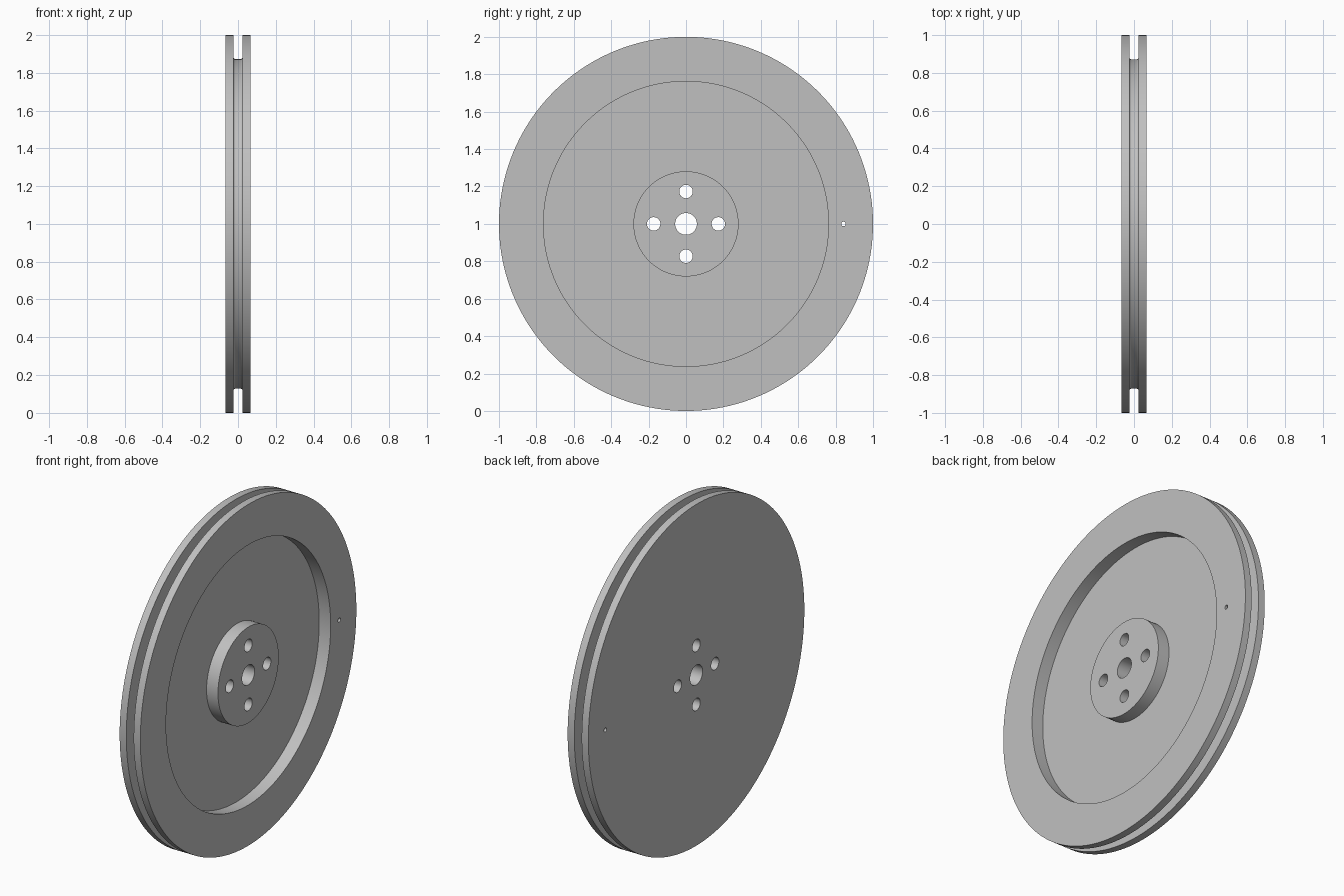
import bpy
import bmesh
from math import pi, sin, cos, radians
from mathutils import Matrix, Vector

if "Cube" in bpy.data.objects:
    bpy.data.objects.remove(bpy.data.objects["Cube"], do_unlink=True)

HALF = 0.067            # half thickness
GROOVE, FLOOR_R = 0.024, 0.872
FILLET = 0.01
RECESS_X = -0.007       # floor of the dished side
HUB_R, RIM_R, BORE_R = 0.281, 0.762, 0.058
SEGMENTS = 160

grey = bpy.data.materials.new("plain_grey")
grey.use_nodes = True
colour = (0.53, 0.53, 0.53, 1)
grey.diffuse_color = colour
grey.node_tree.nodes["Principled BSDF"].inputs["Base Color"].default_value = colour


def make_object(name, bm):
    bmesh.ops.recalc_face_normals(bm, faces=bm.faces)
    mesh = bpy.data.meshes.new(name)
    bm.to_mesh(mesh)
    bm.free()
    obj = bpy.data.objects.new(name, mesh)
    mesh.materials.append(grey)
    bpy.context.collection.objects.link(obj)
    return obj


# Rounded corners at the bottom of the rim groove
arc = [(GROOVE - FILLET + FILLET * cos(a), FLOOR_R + FILLET - FILLET * sin(a))
       for a in (i * pi / 8 for i in range(5))]

# Wheel section as (x, radius), turned around the x axis
profile = [(-HALF, BORE_R), (-HALF, 1), (-GROOVE, 1)]
profile += [(-x, r) for x, r in arc] + arc[::-1]
profile += [(GROOVE, 1), (HALF, 1), (HALF, RIM_R), (RECESS_X, RIM_R),
            (RECESS_X, HUB_R), (HALF, HUB_R), (HALF, BORE_R)]

bm = bmesh.new()
ring = [bm.verts.new((x, 0, r)) for x, r in profile]
edges = [bm.edges.new((a, b)) for a, b in zip(ring, ring[1:] + ring[:1])]
bmesh.ops.spin(bm, geom=ring + edges, cent=(0, 0, 0), axis=(1, 0, 0),
               angle=2 * pi, steps=SEGMENTS, use_merge=True)
bmesh.ops.remove_doubles(bm, verts=bm.verts, dist=1e-5)
bmesh.ops.translate(bm, verts=bm.verts, vec=(0, 0, 1))
wheel = make_object("grooved_wheel", bm)

# Four bolt holes around the bore and one small hole in the rim
holes = [(0.173 * cos(k * pi / 2), 0.173 * sin(k * pi / 2), 0.036) for k in range(4)]
holes.append((0.842, 0, 0.012))
bm = bmesh.new()
for y, z, radius in holes:
    place = Matrix.Translation(Vector((0, y, 1 + z))) @ Matrix.Rotation(pi / 2, 4, 'Y')
    bmesh.ops.create_cone(bm, cap_ends=True, segments=40, radius1=radius,
                          radius2=radius, depth=0.4, matrix=place)
cutter = make_object("hole_cutter", bm)
cutter.hide_render = True

cut = wheel.modifiers.new("holes", 'BOOLEAN')
cut.operation = 'DIFFERENCE'
cut.solver = 'EXACT'
cut.object = cutter

bpy.ops.object.select_all(action='DESELECT')
wheel.select_set(True)
bpy.context.view_layer.objects.active = wheel
bpy.ops.object.modifier_apply(modifier=cut.name)
bpy.data.objects.remove(cutter, do_unlink=True)
bpy.ops.object.shade_smooth_by_angle(angle=radians(30))
